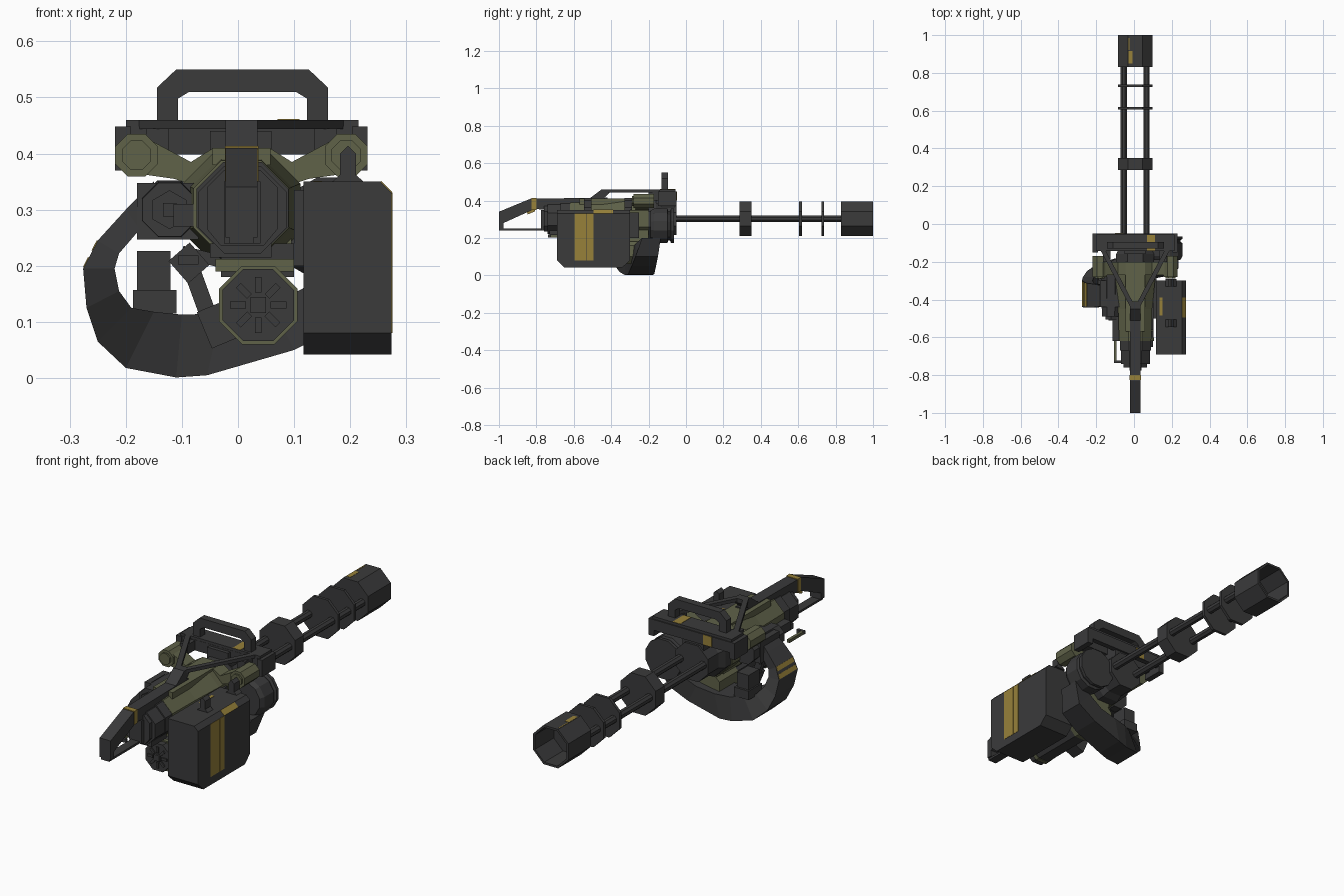
import bpy, bmesh
from math import cos, sin, pi
from mathutils import Vector

if "Cube" in bpy.data.objects:
    bpy.data.objects.remove(bpy.data.objects["Cube"])

CX = 0.006  # shared centre line of gun body and barrels


def material(name, rgb):
    m = bpy.data.materials.new(name)
    m.use_nodes = True
    m.diffuse_color = (*rgb, 1)
    m.node_tree.nodes["Principled BSDF"].inputs["Base Color"].default_value = (*rgb, 1)
    return m


DARK = material("dark gunmetal", (0.043, 0.043, 0.044))
OLIVE = material("olive paint", (0.115, 0.122, 0.066))
YELLOW = material("hazard yellow", (0.31, 0.22, 0.042))


def finish(name, bm, mat):
    bmesh.ops.recalc_face_normals(bm, faces=bm.faces)
    me = bpy.data.meshes.new(name)
    bm.to_mesh(me)
    bm.free()
    me.materials.append(mat)
    ob = bpy.data.objects.new(name, me)
    bpy.context.scene.collection.objects.link(ob)
    return ob


def loft(name, rings, mat, closed=False):
    bm = bmesh.new()
    vs = [[bm.verts.new(p) for p in r] for r in rings]
    n = len(vs[0])
    pairs = list(zip(vs, vs[1:])) + ([(vs[-1], vs[0])] if closed else [])
    for a, b in pairs:
        for i in range(n):
            bm.faces.new((a[i], a[(i + 1) % n], b[(i + 1) % n], b[i]))
    if not closed:
        bm.faces.new(vs[0])
        bm.faces.new(vs[-1])
    return finish(name, bm, mat)


def extrude_y(name, pts, y0, y1, mat=DARK):
    return loft(name, [[(x, y, z) for x, z in pts] for y in (y0, y1)], mat)


def extrude_x(name, pts, x0, x1, mat=DARK):
    return loft(name, [[(x, y, z) for y, z in pts] for x in (x0, x1)], mat)


def box(name, x0, x1, y0, y1, z0, z1, mat=DARK):
    return extrude_y(name, [(x0, z0), (x1, z0), (x1, z1), (x0, z1)], y0, y1, mat)


def ring(cx, cz, r, y, n=8):
    c = r / cos(pi / n)
    return [(cx + c * cos(2 * pi * (i + .5) / n), y, cz + c * sin(2 * pi * (i + .5) / n))
            for i in range(n)]


def turned(name, cx, cz, steps, mat=DARK, n=8, closed=False):
    """Faceted solid along y from (y, apothem) steps."""
    return loft(name, [ring(cx, cz, r, y, n) for y, r in steps], mat, closed)


def bar(name, a, b, w, h, mat=DARK):
    a, b = Vector(a), Vector(b)
    d = (b - a).normalized()
    up = Vector((0, 0, 1)) if abs(d.z) < .9 else Vector((0, 1, 0))
    s = d.cross(up).normalized() * w / 2
    t = s.cross(d).normalized() * h / 2
    return loft(name, [[p - s - t, p + s - t, p + s + t, p - s + t] for p in (a, b)], mat)


# barrels, clamps and hollow muzzle
for side, tag in ((-1, "right"), (1, "left")):
    turned(tag + "_barrel", CX + side * .06, .303, [(-.1, .017), (.86, .017)])
turned("barrel_clamp", CX, .302, [(.285, .092), (.35, .092)])
for i, y in enumerate((.605, .725)):
    turned(f"barrel_disc_{i}", CX, .302, [(y, .092), (y + .014, .092)])
turned("muzzle_shroud", CX, .302,
       [(.83, .092), (1, .092), (1, .082), (.86, .082), (.86, .01), (.83, .01)], closed=True)
box("muzzle_mark", -.03, -.008, .85, .915, .393, .395, YELLOW)
box("muzzle_mark_line", -.03, -.025, .92, .985, .393, .395, YELLOW)

# front housing and receiver
turned("front_housing", CX, .3, [(-.24, .1), (-.16, .1), (-.13, .085), (-.05, .085)])
turned("receiver", CX, .303, [(-.62, .085), (-.45, .09), (-.3, .105), (-.2, .105)], OLIVE)
box("receiver_roof", -.045, .058, -.57, -.2, .38, .41, OLIVE)
turned("rear_collar", CX + .002, .303, [(-.67, .082), (-.62, .082)])
turned("rear_cap", CX + .002, .3, [(-.74, .078), (-.66, .078)])
extrude_y("rear_plate", [(-.03, .235), (.045, .235), (.07, .265), (.07, .34), (.04, .37),
                         (-.025, .37), (-.055, .34), (-.055, .265)], -.76, -.73)
box("rear_latch", -.025, .04, -.775, -.75, .24, .35)
box("rear_foot", -.05, .06, -.73, -.62, .215, .24)
box("right_rail", -.115, -.07, -.62, -.3, .27, .31)
box("left_rail", .1, .12, -.5, -.25, .2, .335)

# olive shoulder arms with faceted end knobs, frame ends and braces
for side, tag in ((-1, "right"), (1, "left")):
    prof = [(0, .34), (.09, .345), (.12, .355), (.19, .365), (.19, .43), (.155, .42),
            (.09, .385), (.05, .41), (0, .41)]
    extrude_y(tag + "_shoulder", [(CX + side * x, z) for x, z in prof], -.27, -.2, OLIVE)
    kx = CX + side * .187
    turned(tag + "_knob", kx, .397, [(-.28, .038), (-.17, .038)], OLIVE)
    turned(tag + "_knob_cap", kx, .397, [(-.288, .026), (-.27, .026)], OLIVE)
    ex = CX + side * .211
    box(tag + "_frame_end", ex - .014, ex + .014, -.15, -.05, .37, .448)
    box(tag + "_frame_foot", CX + side * .15 - .02, CX + side * .15 + .02, -.2, -.12, .4, .445)
    bar(tag + "_brace", (CX + side * .18, -.12, .452), (CX + side * .012, -.44, .452), .024, .016)
    # half of the carry handle
    prof = [(0, .55), (.118, .55), (.152, .518), (.152, .46), (.115, .46),
            (.115, .498), (.095, .51), (0, .51)]
    extrude_y(tag + "_carry_handle", [(.008 + side * x, z) for x, z in prof], -.13, -.095)

# mounting frame
for tag, y in (("front", -.05), ("rear", -.118)):
    box(tag + "_frame_bar", -.215, .23, y - .025, y, .398, .448)
box("frame_top", -.2, .215, -.142, -.055, .44, .46)
box("frame_neck", -.05, .06, -.16, -.06, .36, .44)
box("frame_mark_front", -.1, -.055, -.05, -.0485, .4, .447, YELLOW)
box("frame_mark_top", .07, .11, -.14, -.057, .46, .4612, YELLOW)

# top spine, rear grip and trigger guard
extrude_x("spine_ramp", [(-.53, .4), (-.45, .46), (-.41, .46), (-.41, .44), (-.45, .4)], -.022, .035)
extrude_x("rear_grip", [(-1, .25), (-1, .34), (-.83, .41), (-.42, .415), (-.42, .37), (-.74, .35),
                        (-.81, .355), (-.975, .28), (-.975, .25)], -.022, .035)
box("guard_bar", -.015, .028, -1, -.74, .24, .25)
box("grip_band", -.0235, .0365, -.825, -.8, .35, .4135, YELLOW)
bar("grip_stripe", (CX, -.85, .335), (CX, -.81, .352), .04, .02, YELLOW)

# ammunition box with chamfered edges
ammo = extrude_x("ammo_box", [(-.65, .042), (-.34, .042), (-.3, .08), (-.3, .35), (-.69, .35),
                              (-.69, .08)], .117, .274)
bm = bmesh.new()
bm.from_mesh(ammo.data)
edge = [e for e in bm.edges if all(v.co.x > .27 and v.co.z > .34 for v in e.verts)]
bmesh.ops.bevel(bm, geom=edge, offset=.02, segments=1, affect='EDGES')
bm.to_mesh(ammo.data)
bm.free()
# painted stripes and pegs on the box
for i, (y0, y1) in enumerate(((-.597, -.531), (-.528, -.495))):
    box(f"ammo_stripe_{i}", .273, .2752, y0, y1, .08, .33, YELLOW)
extrude_y("ammo_edge_stripe", [(.253, .349), (.255, .351), (.275, .331), (.273, .329)],
          -.495, -.39, YELLOW)
box("ammo_top_stripe", .135, .15, -.485, -.39, .349, .3512, YELLOW)
for i, y in enumerate((-.525, -.31)):
    extrude_y(f"box_peg_{i}", [(.168, .35), (.182, .362), (.182, .4), (.196, .414), (.21, .4),
                               (.21, .362), (.224, .35)], y - .02, y + .02)

# feed drum beside the barrels
turned("feed_drum", .165, .265, [(-.19, .08), (-.17, .092), (-.1, .092), (-.095, .08),
                                 (-.085, .08), (-.08, .092), (-.065, .092)], n=12)

# curved feed chute: outer x z, inner x z, centre y, width along y
chute = [(-.15, .35, -.14, .28, -.38, .1), (-.2, .3, -.175, .265, -.38, .12),
         (-.25, .245, -.212, .222, -.378, .13), (-.276, .195, -.22, .195, -.37, .14),
         (-.27, .125, -.212, .155, -.35, .14), (-.25, .065, -.19, .125, -.32, .14),
         (-.2, .018, -.15, .118, -.285, .14), (-.11, .001, -.1, .113, -.255, .14),
         (-.055, .005, -.03, .115, -.24, .14), (.1, .05, .06, .13, -.225, .13),
         (.2, .1, .135, .17, -.21, .12), (.235, .2, .165, .2, -.185, .1)]
rings = [[(ox, y - w / 2, oz), (ix, y - w / 2, iz), (ix, y + w / 2, iz), (ox, y + w / 2, oz)]
         for ox, oz, ix, iz, y, w in chute]
loft("feed_chute", rings, DARK)
# yellow bands painted on the chute's outer face
a, b = ([Vector(r[k]) for k in (0, 3)] for r in rings[2:4])
lift = Vector((-.0015, 0, .0008))
for k, (f0, f1) in enumerate(((0, .36), (.6, .96))):
    sections = []
    for f in (f0, f1):
        p, q = a[0].lerp(b[0], f), a[1].lerp(b[1], f)
        p, q = p.lerp(q, .05), p.lerp(q, .98)
        sections.append([p - lift, p + lift, q + lift, q - lift])
    loft(f"chute_band_{k}", sections, YELLOW)

# feeder motor on the right side
turned("feeder_motor", -.122, .3, [(-.49, .048), (-.26, .052)])
turned("feeder_boss", -.122, .3, [(-.505, .03), (-.48, .03)], n=6)
turned("feeder_pin", -.122, .3, [(-.512, .012), (-.5, .012)], n=4)
box("feeder_bracket", -.18, -.07, -.44, -.3, .247, .348)

# lower drive motor: dark casing, olive rim and rear, ribbed face
mx, mz = .036, .13
turned("drive_casing", mx, mz, [(-.61, .067), (-.33, .067)])
turned("drive_rim", mx, mz, [(-.62, .07), (-.6, .07)], OLIVE)
turned("drive_rear", mx, mz, [(-.34, .07), (-.2, .07)], OLIVE)
turned("drive_cap", mx, mz, [(-.65, .064), (-.61, .064)])
for i in range(8):
    t = 2 * pi * i / 8
    d = Vector((cos(t), 0, sin(t)))
    c = Vector((mx, -.65, mz))
    bar(f"drive_rib_{i}", c + d * .022, c + d * .05, .012, .012)
turned("drive_hub", mx, mz, [(-.66, .014), (-.64, .014)], n=4)
box("drive_mount", -.03, .1, -.56, -.33, .18, .24)
box("drive_saddle", -.04, .1, -.57, -.22, .19, .212, OLIVE)
box("drive_rear_mount", -.02, .095, -.34, -.2, .18, .25, OLIVE)

# diagonal link, lower clamp, support handle, side loop
bar("link_upper", (-.105, -.45, .225), (-.07, -.45, .185), .05, .05)
bar("link_rod", (-.085, -.45, .2), (-.045, -.45, .09), .03, .025)
bar("link_clamp", (-.06, -.45, .085), (.0, -.45, .11), .07, .07)
bar("link_arm", (-.1, -.43, .225), (.0, -.43, .2), .04, .022)
box("support_base", -.187, -.11, -.3, -.2, .115, .157)
box("support_grip", -.18, -.12, -.29, -.21, .155, .226)
bar("side_loop_arm", (-.1, -.62, .21), (-.1, -.725, .21), .014, .014, OLIVE)
bar("side_loop_end", (-.107, -.73, .21), (-.07, -.73, .21), .014, .016)
